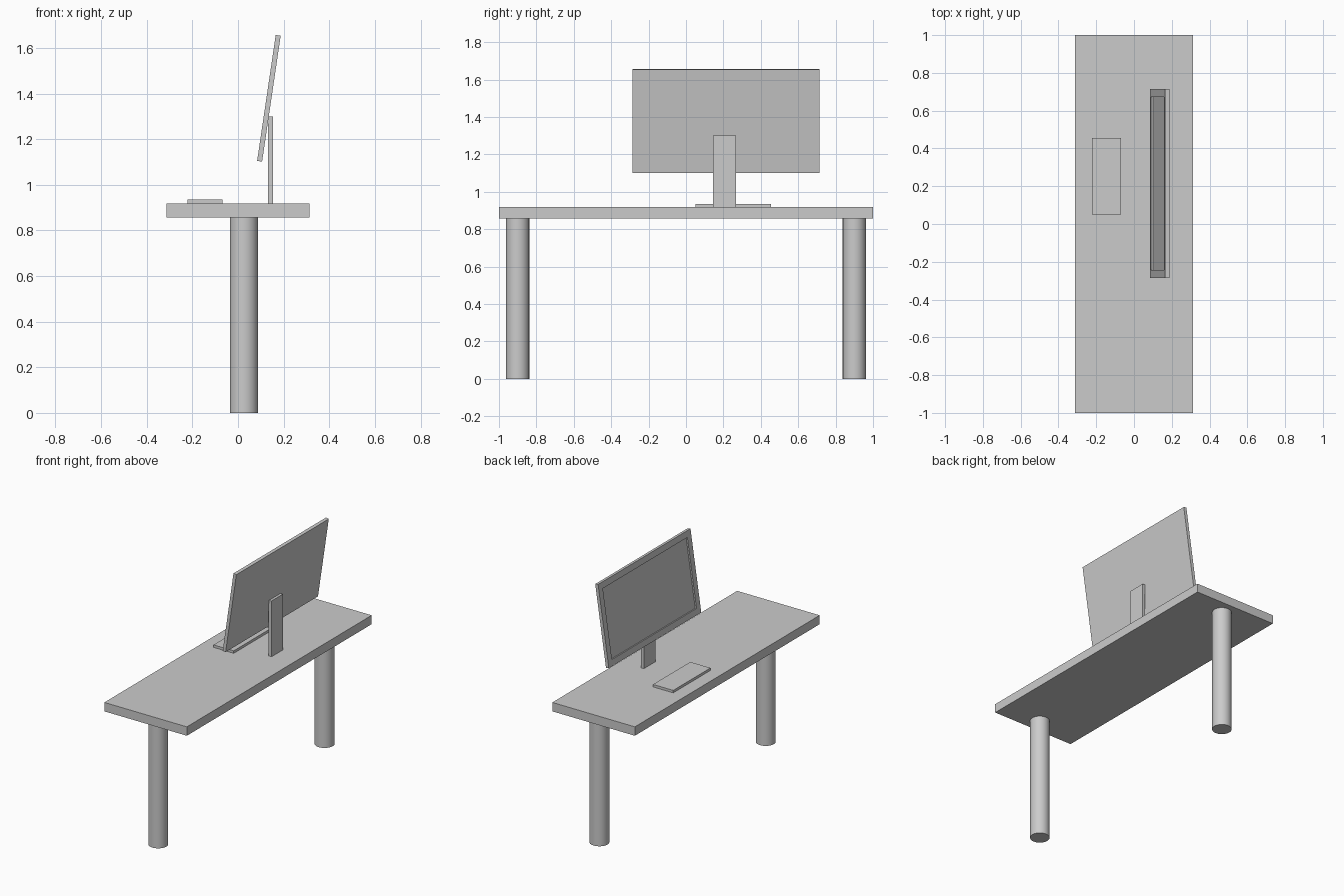
import bpy, bmesh
from math import radians

if "Cube" in bpy.data.objects:
    bpy.data.objects.remove(bpy.data.objects["Cube"])


def box(name, center, size, tilt=0.0):
    bpy.ops.mesh.primitive_cube_add(size=1, location=center)
    ob = bpy.context.object
    ob.name = name
    for v in ob.data.vertices:
        v.co = [c * s for c, s in zip(v.co, size)]
    ob.rotation_euler.y = tilt
    return ob


# Desk top
DESK_BOTTOM, DESK_TOP = 0.857, 0.918
box("desk_top", (0, 0, (DESK_BOTTOM + DESK_TOP) / 2), (0.625, 2.0, DESK_TOP - DESK_BOTTOM))

# Round legs, one near each end
for side, label in ((-1, "front_leg"), (1, "back_leg")):
    bpy.ops.mesh.primitive_cylinder_add(vertices=48, radius=0.062, depth=DESK_BOTTOM,
                                        location=(0.026, side * 0.9, DESK_BOTTOM / 2))
    bpy.context.object.name = label
    bpy.ops.object.shade_smooth_by_angle(angle=radians(30))

# Keyboard
box("keyboard", (-0.145, 0.253, 0.926), (0.153, 0.403, 0.018))

# Monitor stand
box("monitor_stand", (0.142, 0.206, 1.109), (0.021, 0.123, 0.382))

# Tilted monitor with a recessed screen on its -x face
monitor = box("monitor", (0.1355, 0.215, 1.379), (0.022, 1.0, 0.558), radians(8.4))
bm = bmesh.new()
bm.from_mesh(monitor.data)
bm.normal_update()
screen = min(bm.faces, key=lambda f: f.normal.x)
bmesh.ops.inset_region(bm, faces=[screen], thickness=0.06)
bmesh.ops.inset_region(bm, faces=[screen], thickness=0.0, depth=0.0)
for v in screen.verts:
    v.co.x += 0.01
bm.to_mesh(monitor.data)
bm.free()
